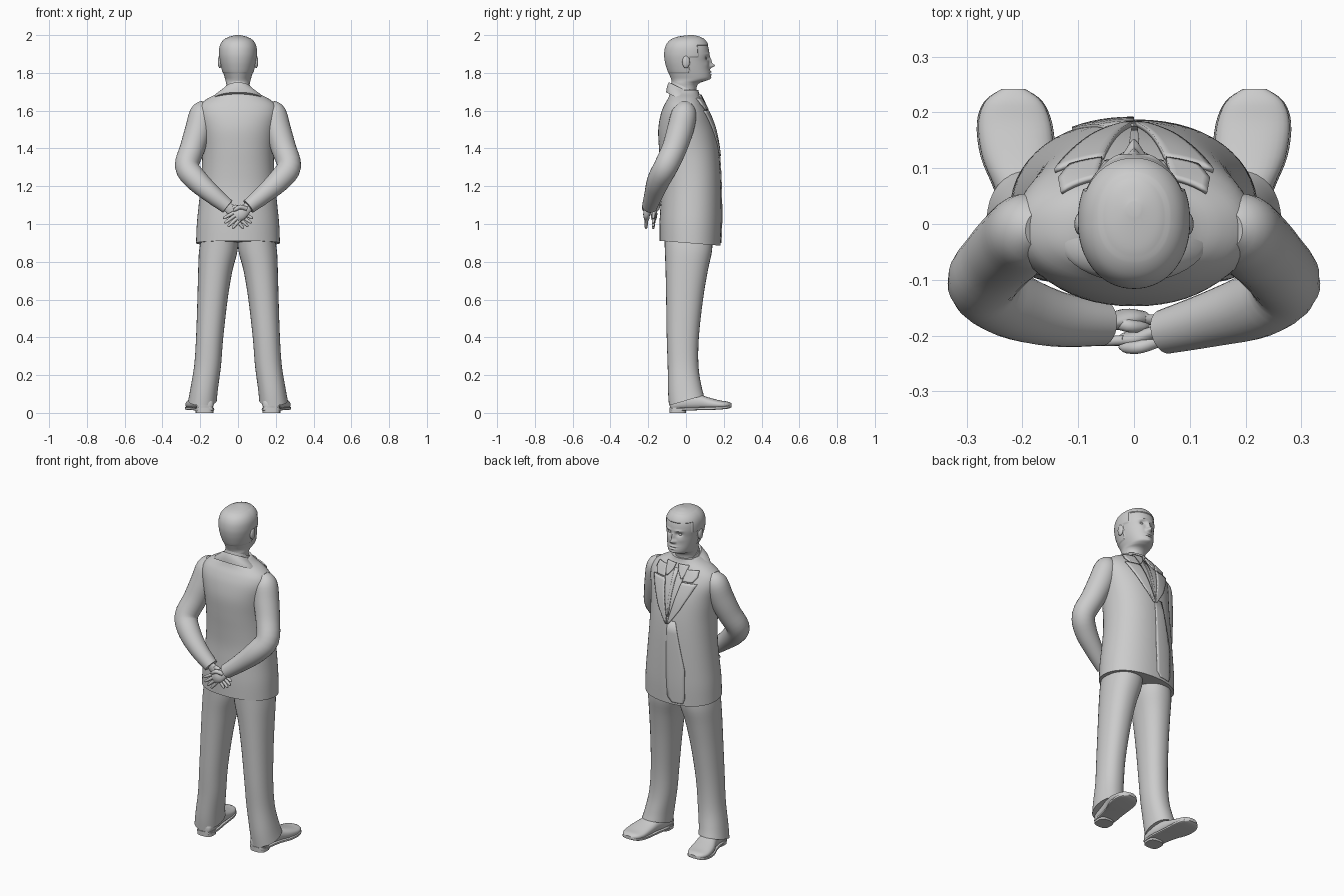
import bpy, bmesh, math
from mathutils import Vector as V

if "Cube" in bpy.data.objects:
    bpy.data.objects.remove(bpy.data.objects["Cube"])

grey = bpy.data.materials.new("plain grey")
grey.diffuse_color = (0.6, 0.6, 0.6, 1)
grey.use_nodes = True
grey.node_tree.nodes["Principled BSDF"].inputs["Base Color"].default_value = grey.diffuse_color


def finish(name, bm, angle=40):
    bmesh.ops.recalc_face_normals(bm, faces=bm.faces)
    me = bpy.data.meshes.new(name)
    bm.to_mesh(me)
    bm.free()
    me.materials.append(grey)
    me.shade_smooth()
    me.set_sharp_from_angle(angle=math.radians(angle))
    ob = bpy.data.objects.new(name, me)
    bpy.context.collection.objects.link(ob)
    return ob


def smooth(keys, steps):
    """Catmull-Rom through rows of numbers."""
    out = []
    for i in range(len(keys) - 1):
        a, b, c, d = (keys[max(i - 1, 0)], keys[i], keys[i + 1], keys[min(i + 2, len(keys) - 1)])
        for s in range(steps):
            t = s / steps
            out.append([0.5 * (2 * q + (r - p) * t + (2 * p - 5 * q + 4 * r - w) * t * t
                        + (3 * q - p - 3 * r + w) * t ** 3) for p, q, r, w in zip(a, b, c, d)])
    return out + [list(keys[-1])]


def oval(c, u, v, n=32, p=2.0):
    pw = lambda k: math.copysign(abs(k) ** (2 / p), k)
    return [V(c) + V(u) * pw(math.cos(2 * math.pi * i / n)) + V(v) * pw(math.sin(2 * math.pi * i / n))
            for i in range(n)]


def loft(name, rings, angle=40):
    bm = bmesh.new()
    rows = [[bm.verts.new(p) for p in r] for r in rings]
    n = len(rows[0])
    for a, b in zip(rows, rows[1:]):
        for i in range(n):
            bm.faces.new((a[i], a[(i + 1) % n], b[(i + 1) % n], b[i]))
    bm.faces.new(rows[0])
    bm.faces.new(rows[-1])
    return finish(name, bm, angle)


def level(z, x0, x1, yb, yf, tilt=0.0, n=32, p=2.0):
    """Horizontal cross-section, optionally sloping along y."""
    r = oval(((x0 + x1) / 2, (yb + yf) / 2, z), ((x1 - x0) / 2, 0, 0), (0, (yf - yb) / 2, 0), n, p)
    for q in r:
        q.z += tilt * q.y
    return r


def tube(name, keys, flat=1.0, side=(0, 1, 0), steps=4, n=20):
    """Limb along x, y, z, radius rows; flat scales the thickness along side."""
    rows = smooth(keys, steps)
    pts = [V(r[:3]) for r in rows]
    rings = []
    for i, r in enumerate(rows):
        t = (pts[min(i + 1, len(pts) - 1)] - pts[max(i - 1, 0)]).normalized()
        s = V(side)
        s = (s - t * s.dot(t)).normalized()
        rings.append(oval(pts[i], t.cross(s) * r[3], s * r[3] * flat, n))
    return loft(name, rings)


def blob(name, c, size, rot=0.0):
    bm = bmesh.new()
    bmesh.ops.create_uvsphere(bm, u_segments=20, v_segments=12, radius=1)
    for v in bm.verts:
        v.co = V((v.co.x * size[0], v.co.y * size[1], v.co.z * size[2])) + V(c)
    return finish(name, bm)


# jacket body: z, half width, back y, front y
TORSO = [(.90, .222, -.14, .183), (1.0, .218, -.14, .187), (1.1, .208, -.135, .187), (1.2, .198, -.13, .185),
         (1.3, .191, -.135, .181), (1.4, .19, -.143, .172), (1.5, .20, -.147, .154), (1.58, .214, -.134, .126),
         (1.63, .202, -.115, .10), (1.665, .16, -.095, .082), (1.69, .11, -.085, .07), (1.71, .08, -.08, .065)]
body = smooth(TORSO, 4)
loft("jacket_body", [level(z, -w, w, b, f, -.08 * max(0, (1.1 - z) / .2), 56, 2.2) for z, w, b, f in body])


def chest(x, z):
    """Front y of the jacket body at x, z."""
    for a, b in zip(body, body[1:]):
        if z <= b[0]:
            break
    t = min(1, max(0, (z - a[0]) / (b[0] - a[0])))
    w, yb, yf = (a[i] + (b[i] - a[i]) * t for i in (1, 2, 3))
    k = min(.97, abs(x) / w)
    return (yb + yf) / 2 + (yf - yb) / 2 * (1 - k ** 2.2) ** (1 / 2.2)


def plate(name, rows, s, off, thick=.009):
    """Cloth panel laid on the chest; rows are z, inner x, outer x."""
    bm = bmesh.new()
    fine = []
    for a, b in zip(rows, rows[1:]):
        fine += [[p + (q - p) * k / 4 for p, q in zip(a, b)] for k in range(4)]
    fine.append(rows[-1])
    grid = []
    for z, x0, x1 in fine:
        xs = [x0 + (x1 - x0) * k / 6 for k in range(7)]
        grid.append([bm.verts.new((s * x, chest(x, z) + off, z)) for x in xs])
    for a, b in zip(grid, grid[1:]):
        for i in range(6):
            bm.faces.new((a[i], a[i + 1], b[i + 1], b[i]))
    ob = finish(name, bm)
    m = ob.modifiers.new("cloth", "SOLIDIFY")
    m.thickness, m.offset = thick, 0
    return ob


# front overlap, shirt placket and pocket flaps
plate("jacket_overlap", [(.90, .035, .10), (.93, .008, .11), (1.1, 0, .11), (1.38, 0, .05)], -1, .001, .008)
plate("shirt_placket", [(1.40, -.004, .006), (1.66, -.012, .012)], 1, .001, .005)

for s, tag in ((1, "right"), (-1, "left")):
    # lapel, jacket collar end and shirt collar point
    plate("lapel_" + tag, [(1.36, 0, .01), (1.45, .022, .07), (1.54, .042, .115), (1.60, .055, .142)], s, .004)
    plate("collar_end_" + tag, [(1.605, .057, .115), (1.635, .062, .135), (1.665, .066, .13)], s, .006)
    plate("shirt_collar_" + tag, [(1.615, .045, .052), (1.65, .018, .066), (1.685, .008, .07)], s, .006, .007)

    # trouser leg: z, inner x, outer x, back y, front y
    leg = smooth([(.95, .0, .19, -.115, .14), (.86, .002, .206, -.112, .138), (.75, .03, .211, -.108, .115),
                  (.6, .055, .215, -.105, .09), (.4, .078, .222, -.102, .068), (.25, .09, .232, -.097, .066),
                  (.13, .106, .252, -.095, .082), (.065, .112, .264, -.09, .095)], 4)
    loft("trouser_leg_" + tag, [level(z, s * a, s * b, c, d, .3 * max(0, (.2 - z) / .14), 32, 2.2)
                                for z, a, b, c, d in leg])

    # shoe: y, centre x, half width, bottom z, top z
    shoe = smooth([(-.085, .176, .025, .02, .06), (-.07, .176, .045, .012, .08), (0, .18, .052, .014, .1),
                   (.06, .192, .056, .016, .10), (.12, .207, .065, .017, .082), (.18, .214, .065, .02, .066),
                   (.22, .216, .05, .024, .06), (.242, .216, .02, .032, .05)], 4)
    loft("shoe_" + tag, [oval((s * x, y, (a + b) / 2), (w, 0, 0), (0, 0, (b - a) / 2), 28, 2.4)
                         for y, x, w, a, b in shoe])
    loft("shoe_sole_" + tag, [oval((s * x, y, a + .006), (w * 1.04, 0, 0), (0, 0, .008), 24, 6)
                              for y, x, w, a, b in shoe], 30)
    loft("shoe_heel_" + tag, [level(z, s * .13, s * .224, -.088, .0, 0, 24, 3) for z in (0, .028)], 30)

    # sleeve from shoulder round the elbow to the wrist behind the back
    wy = -.193 if s > 0 else -.178
    tube("sleeve_" + tag, [(s * .165, -.01, 1.632, .035), (s * .188, -.01, 1.59, .065),
                           (s * .21, -.03, 1.5, .07), (s * .242, -.062, 1.4, .066),
                           (s * .27, -.106, 1.305, .064), (s * .222, -.143, 1.235, .061),
                           (s * .14, -.17, 1.16, .05), (s * .055, wy, 1.092, .04)], n=28)

    # hand: palm, four fingers and thumb, one hand lying over the other
    hy = -.208 if s > 0 else -.17
    tube("palm_" + tag, [(s * .08, wy, 1.11, .024), (s * .05, wy, 1.086, .027),
                         (s * .015, hy, 1.057, .036), (s * -.012, hy, 1.037, .03)], .5)
    along, across = V((-.77, 0, -.63)), V((-.63, 0, .77))
    for k in range(4):
        root = V((-.002, 0, 1.045)) + across * (.019 * (k - 1.5) / 1.2)
        reach = (along + across * (k - 1.5) * .12) * (.066, .078, .08, .07)[k]
        keys = [(s * (root + reach * t).x, hy - .004 * t, (root + reach * t).z, r)
                for t, r in ((0, .0095), (.5, .009), (.9, .007), (1, .003))]
        tube("finger_%s_%d" % (tag, k + 1), keys, n=10, steps=3)
    tube("thumb_" + tag, [(s * .045, hy, 1.08, .012), (s * .012, hy - .012, 1.09, .012),
                          (s * -.012, hy - .014, 1.078, .010), (s * -.025, hy - .012, 1.068, .004)], n=10)

    # ear and eye
    blob("ear_" + tag, (s * .096, .0, 1.858), (.011, .02, .033))
    blob("eye_" + tag, (s * .033, .098, 1.877), (.013, .012, .008))

# jacket collar wrapping the neck, shirt band inside it
loft("jacket_collar", [level(z, -w, w, b, f, -.5, 48) for z, w, b, f in
                       ((1.645, .135, -.105, .062), (1.665, .125, -.103, .066), (1.69, .09, -.097, .066),
                        (1.705, .076, -.09, .066), (1.70, .069, -.08, .06))])
loft("shirt_band", [level(z, -w, w, b, f, -.45, 40) for z, w, b, f in
                    ((1.66, .085, -.082, .078), (1.70, .073, -.08, .072), (1.722, .067, -.076, .068),
                     (1.718, .06, -.07, .06))])

# head and neck: z, half width, back y, front y
HEAD = [(1.66, .06, -.07, .055), (1.72, .06, -.072, .056), (1.745, .063, -.074, .07), (1.758, .066, -.076, .105),
        (1.77, .069, -.08, .127), (1.79, .075, -.088, .13), (1.82, .083, -.1, .126), (1.86, .091, -.111, .122),
        (1.90, .096, -.115, .124), (1.94, .093, -.108, .117), (1.97, .078, -.088, .102), (1.99, .05, -.05, .078),
        (2.0, .012, .015, .04)]
# facial relief: x, z, height, x spread, z spread
FACE = [(0, 1.838, .026, .011, .011), (0, 1.862, .014, .009, .02), (.013, 1.834, .008, .007, .008),
        (.033, 1.879, -.013, .016, .011), (.032, 1.900, .005, .02, .006), (.042, 1.845, .003, .018, .015),
        (0, 1.805, .007, .02, .005), (0, 1.791, .006, .017, .005), (0, 1.798, -.005, .022, .003),
        (0, 1.772, .005, .018, .009)]
rings = [level(z, -w, w, b, f, 0, 112, 2.1) for z, w, b, f in smooth(HEAD, 9)]
for r in rings:
    for q in r:
        if q.y > .03:
            q.y += sum(h * math.exp(-((abs(q.x) - x) / a) ** 2 - ((q.z - z) / c) ** 2) for x, z, h, a, c in FACE)
        # raised hair above a hairline that drops behind the ears
        line = 1.945 if q.y > .06 else (1.885 if q.y > .015 else 1.80)
        if line < q.z < 1.985:
            q.x *= 1.045
            q.y += .004 if q.y > 0 else -.001
loft("head", rings, 50)
